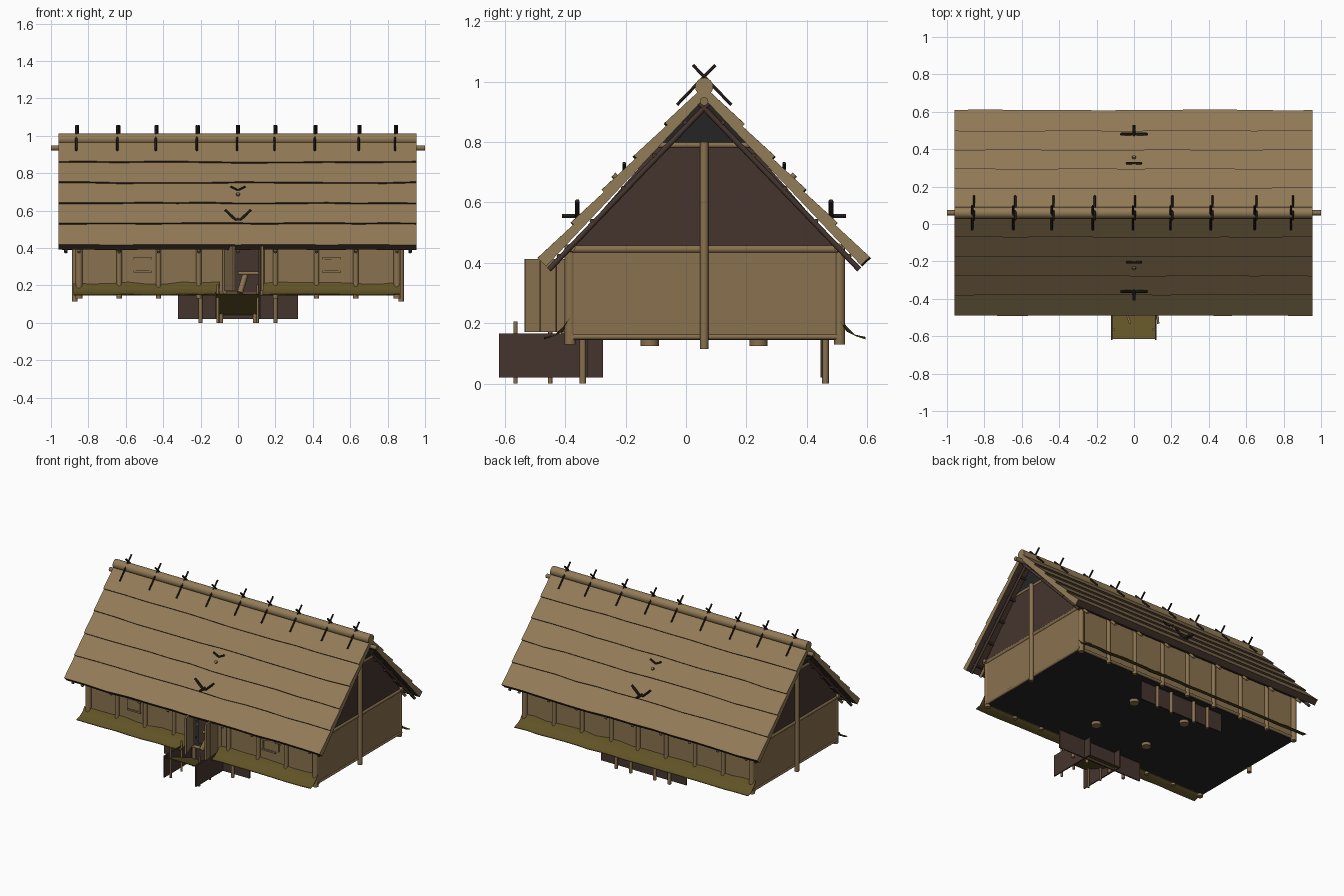
import bpy, bmesh, math, random
from mathutils import Vector

random.seed(4)
cube = bpy.data.objects.get("Cube")
if cube:
    bpy.data.objects.remove(cube)


def material(name, r, g, b):
    m = bpy.data.materials.new(name)
    m.use_nodes = True
    m.diffuse_color = (r, g, b, 1)
    m.node_tree.nodes["Principled BSDF"].inputs["Base Color"].default_value = (r, g, b, 1)
    return m


THATCH = material("straw", .29, .20, .095)
WALL = material("clay_wall", .255, .17, .08)
WOOD = material("timber", .25, .165, .075)
DARK = material("dark_boards", .06, .036, .028)
STICK = material("charred_wood", .025, .018, .014)
GRASS = material("dry_grass", .12, .087, .02)
BLACK = material("soot", .018, .018, .018)

RIDGE_Y = .06
FRONT, BACK = -.38, .505
made = []


def finish(name, bm, *mats):
    bmesh.ops.recalc_face_normals(bm, faces=bm.faces)
    me = bpy.data.meshes.new(name)
    bm.to_mesh(me)
    bm.free()
    for m in mats:
        me.materials.append(m)
    ob = bpy.data.objects.new(name, me)
    bpy.context.collection.objects.link(ob)
    made.append(ob)
    return ob


def loft(name, rings, *mats, rule=None):
    """Skin closed rings of points, with capped ends."""
    bm = bmesh.new()
    vs = [[bm.verts.new(p) for p in ring] for ring in rings]
    n = len(vs[0])
    for a, b in zip(vs, vs[1:]):
        for i in range(n):
            f = bm.faces.new((a[i], a[(i + 1) % n], b[(i + 1) % n], b[i]))
            f.material_index = rule(i) if rule else 0
    bm.faces.new(vs[0])
    bm.faces.new(vs[-1])
    return finish(name, bm, *mats)


def box(name, x0, x1, y0, y1, z0, z1, mat):
    return loft(name, [[(x0, y0, z), (x1, y0, z), (x1, y1, z), (x0, y1, z)]
                       for z in (z0, z1)], mat)


def beam(name, p, q, r, mat=WOOD, sides=10):
    p, q = Vector(p), Vector(q)
    rot = (q - p).to_track_quat('Z', 'Y')
    ring = [rot @ Vector((r * math.cos(a), r * math.sin(a), 0))
            for a in (2 * math.pi * i / sides for i in range(sides))]
    return loft(name, [[c + v for v in ring] for c in (p, q)], mat)


def board(name, p, q, z0, z1, mat, t=.012):
    """Upright board between two plan points."""
    p, q = Vector((*p, 0)), Vector((*q, 0))
    off = (q - p).normalized().cross(Vector((0, 0, 1))) * t / 2
    return loft(name, [[v + Vector((0, 0, z)) for v in (p - off, q - off, q + off, p + off)]
                       for z in (z0, z1)], mat)


def slope(x, side, s, n):
    """Point on a roof side: s down the slope, n out of it."""
    return (x, RIDGE_Y + side * (.685 * s + .728 * n), .985 - .728 * s + .685 * n)


# Walls and floor
box("back_wall", -.865, .865, BACK - .015, BACK, .15, .46, WALL)
for x in (-.865, .855):
    box("end_wall", x, x + .01, FRONT, BACK, .15, .445, WALL)
for x0, x1 in ((-.865, -.07), (.13, .865)):
    box("front_wall", x0, x1, FRONT, FRONT + .015, .15, .46, WALL)
box("floor", -.86, .86, FRONT + .005, BACK - .005, .145, .16, BLACK)
box("doorway_shadow", -.07, .13, FRONT + .05, FRONT + .06, .16, .45, DARK)
for y in (FRONT, BACK):
    beam("wall_plate", (-.88, y, .45), (.88, y, .45), .014)
    beam("sill", (-.87, y, .155), (.87, y, .155), .01)

# Wall posts
post_x = (-.85, -.635, -.425, -.21, .2, .42, .63, .85)
for x in post_x:
    r = .019 if abs(x) > .8 else .014
    for y in (FRONT - .004, BACK + .004):
        beam("wall_post", (x, y, .13), (x, y, .46), r)
beam("wall_post", (0, BACK + .004, .13), (0, BACK + .004, .46), .014)

# Gables
for side in (-1, 1):
    x = side * .86
    for name, z0, w0, z1, w1, mat in (("gable_panel", .445, .45, .79, .15, DARK),
                                      ("smoke_opening", .79, .15, .94, .008, BLACK)):
        loft(name, [[(x + d, RIDGE_Y - w0, z0), (x + d, RIDGE_Y + w0, z0),
                     (x + d, RIDGE_Y + w1, z1), (x + d, RIDGE_Y - w1, z1)]
                    for d in (-.005, .005)], mat)
    beam("gable_post", (x + side * .012, RIDGE_Y, .115), (x + side * .012, RIDGE_Y, .8), .015)
    beam("tie_beam", (x, FRONT - .02, .445), (x, BACK + .02, .445), .013)
    beam("collar_beam", (x, RIDGE_Y - .15, .79), (x, RIDGE_Y + .15, .79), .01)
    beam("end_sill", (x, FRONT, .155), (x, BACK, .155), .01)

# Thatched roof in overlapping courses
lines = (.02, .18, .33, .48, .63, .79)
xs = [-.96 + 1.915 * i / 12 for i in range(13)]
for side in (-1, 1):
    for s0, s1 in zip(lines, lines[1:]):
        rings = []
        for x in xs:
            e = s1 + random.uniform(-.004, .004)
            rings.append([slope(x, side, s0 - .02, 0), slope(x, side, e, .012),
                          slope(x, side, e, -.028), slope(x, side, s0 - .02, -.028)])
        loft("thatch_course", rings, THATCH, DARK, rule=lambda i: int(i in (1, 2)))
        beam("batten", slope(-.93, side, s1 - .05, -.036), slope(.93, side, s1 - .05, -.036),
             .008, DARK, 6)
    for x in post_x + (-.92, 0, .92):
        beam("rafter", slope(x, side, .02, -.05), slope(x, side, .795, -.042), .009,
             DARK if abs(x) > .9 else WOOD, 8)

# Ridge roll, ridge pole and crossed pegs
beam("ridge_roll", (-.96, RIDGE_Y, .983), (.955, RIDGE_Y, .983), .03, THATCH, 16)
beam("ridge_pole", (-1, RIDGE_Y, .935), (1, RIDGE_Y, .935), .014)
for x in (-.86, -.64, -.435, -.215, 0, .2, .415, .65, .845):
    for side in (-1, 1):
        px = x + side * .005
        beam("ridge_peg", (px, RIDGE_Y - side * .037, 1.055),
             (px, RIDGE_Y + side * .09, .923), .006, STICK, 6)

# Forked smoke vent sticks on both roof sides
for side in (-1, 1):
    y = RIDGE_Y + side * .42
    for m in (-1, 1):
        beam("large_fork", (0, y, .54), (m * .07, y, .605), .008, STICK, 6)
        beam("small_fork", (0, RIDGE_Y + side * .265, .71),
             (m * .04, RIDGE_Y + side * .265, .73), .006, STICK, 6)
    beam("fork_peg", (0, y - side * .04, .555), (0, y + side * .05, .555), .008, STICK, 6)
    beam("vent_knob", slope(0, side, .42, 0), slope(0, side, .42, .018), .01, WOOD, 8)


# Grass skirts flaring from the wall feet
def skirt(x0, x1, y, out):
    rings = []
    steps = max(4, int((x1 - x0) / .09))
    for i in range(steps + 1):
        x = x0 + (x1 - x0) * i / steps
        h = random.uniform(-.006, .008)
        prof = [(0, .212 + h), (.022, .182 + h), (.05, .162), (.085, .152 + h / 3)]
        ring = [(x, y + out * d, z) for d, z in prof]
        rings.append(ring + [(px, py, pz - .004) for px, py, pz in reversed(ring)])
    loft("grass_skirt", rings, GRASS)


skirt(-.88, -.1, FRONT - .005, -1)
skirt(.13, .87, FRONT - .005, -1)
skirt(-.88, .87, BACK + .005, 1)

# Base boards with stakes under both long sides
for y in (-.33, .45):
    box("base_boards", -.32, .32, y - .004, y + .004, .02, .16, DARK)
    for x in (-.2, -.09, .09, .2):
        beam("base_stake", (x, y + (.012 if y > 0 else -.012), 0),
             (x, y + (.012 if y > 0 else -.012), .15), .011, WOOD, 8)
for x in (-.2, .2):
    for y in (-.12, .24):
        beam("floor_stump", (x, y, .125), (x, y, .16), .03, WOOD, 12)

# Entry: side boards, sloping floor and stakes
for x in (-.12, .117):
    box("entry_side", x - .004, x + .004, -.62, -.275, .02, .165, DARK)
    for y, top in ((-.565, .205), (-.45, .205)):
        sx = x + (.012 if x < 0 else -.012)
        beam("entry_stake", (sx, y, 0), (sx, y, top), .007, WOOD, 8)
loft("entry_floor", [[(x, -.615, .158), (x, -.28, .025), (x, -.28, .02), (x, -.615, .153)]
                     for x in (-.117, .114)], GRASS)

# Open door leaves, each of three boards, with frame and rail
for p, q in (((-.07, FRONT), (-.02, -.535)), ((.115, FRONT), (.13, -.535))):
    a, b = Vector(p), Vector(q)
    for i in range(3):
        board("door_board", a.lerp(b, i / 3 + .01), a.lerp(b, (i + 1) / 3 - .01), .17, .412, WALL)
for x in (-.07, .13):
    beam("door_post", (x, FRONT, .15), (x, FRONT, .44), .012)
beam("door_rail", (0, FRONT + .01, .265), (.12, FRONT + .01, .265), .01)
beam("entry_step", (.01, -.4, .16), (.04, -.36, .26), .016)

# Small shuttered windows
for x, shift in ((-.51, 0), (.5, .04)):
    y = FRONT - .006
    box("window_shutter", x - .04 + shift, x + .035 + shift, y, y + .008, .285, .34, WALL)
    for z in (.275, .345):
        box("window_rail", x - .05, x + .05, y - .003, y + .008, z - .005, z + .005, WOOD)
    for dx in (-.043, .043):
        box("window_jamb", x + dx - .005, x + dx + .005, y - .002, y + .008, .275, .345, WOOD)

# Rounded timbers, crisp edges
bpy.ops.object.select_all(action='DESELECT')
for ob in made:
    ob.select_set(True)
bpy.context.view_layer.objects.active = made[0]
bpy.ops.object.shade_smooth_by_angle(angle=math.radians(50))
